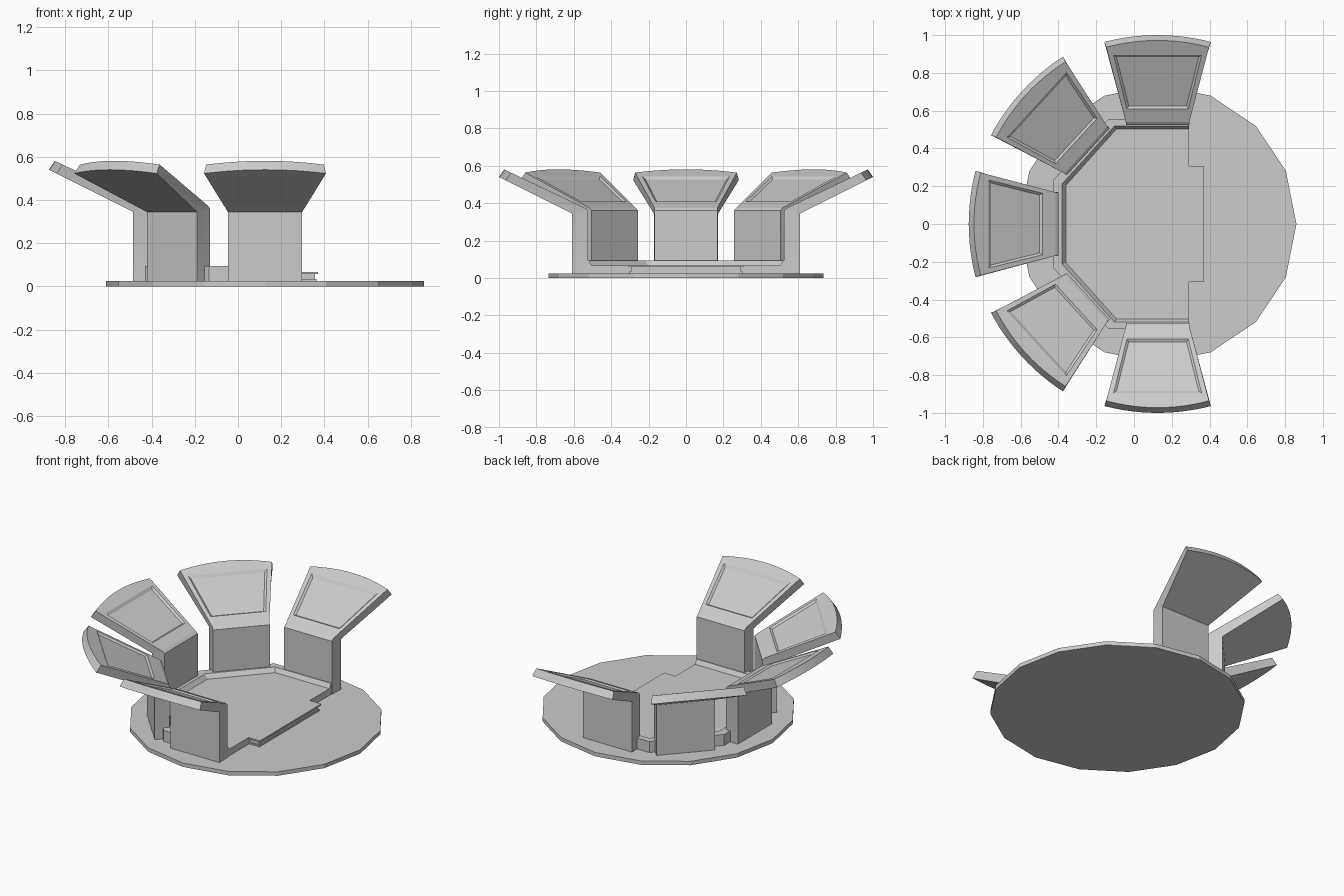
import bpy, bmesh
from math import radians, cos, sin, pi

if "Cube" in bpy.data.objects:
    bpy.data.objects.remove(bpy.data.objects["Cube"])

CX = 0.125  # shared centre of the ring


def finish(name, bm, loc=(0, 0, 0), rot=0.0):
    bmesh.ops.recalc_face_normals(bm, faces=bm.faces[:])
    me = bpy.data.meshes.new(name)
    bm.to_mesh(me)
    bm.free()
    ob = bpy.data.objects.new(name, me)
    ob.location = loc
    ob.rotation_euler[2] = rot
    bpy.context.collection.objects.link(ob)
    return ob


def prism(name, outline, z0, z1):
    bm = bmesh.new()
    lo = [bm.verts.new((x, y, z0)) for x, y in outline]
    hi = [bm.verts.new((x, y, z1)) for x, y in outline]
    n = len(outline)
    bm.faces.new(lo[::-1])
    bm.faces.new(hi)
    for i in range(n):
        j = (i + 1) % n
        bm.faces.new((lo[i], lo[j], hi[j], hi[i]))
    return finish(name, bm)


def half_ring(x1, y1, x2, y2, front=0.29):
    """Half-octagon line open towards +x."""
    return [(front, y1), (x1, y1), (x2, y2), (x2, -y2), (x1, -y1), (front, -y1)]


# Base disc, 16 sides
prism("base_disc", [(CX + 0.735 * cos(i * pi / 8), 0.735 * sin(i * pi / 8))
                    for i in range(16)], 0.0, 0.025)

# Raised floor with rim: stacked half-octagon lines
bm = bmesh.new()
lines = [(half_ring(-0.133, 0.557, -0.43, 0.23), 0.02),
         (half_ring(-0.133, 0.557, -0.43, 0.23), 0.095),
         (half_ring(-0.103, 0.52, -0.38, 0.213), 0.095),
         (half_ring(-0.092, 0.504, -0.36, 0.205), 0.068)]
rows = [[bm.verts.new((x, y, z)) for x, y in pts] for pts, z in lines]
for a, b in zip(rows, rows[1:]):
    for i in range(5):
        bm.faces.new((a[i], a[i + 1], b[i + 1], b[i]))
bm.faces.new(rows[3])
bm.faces.new(rows[0])
bm.faces.new([r[0] for r in rows] + [r[5] for r in reversed(rows)])
finish("rimmed_floor", bm)

# Front step: top plate, recessed core and bottom plate
for name, x, y, z0, z1 in (("step_top", 0.37, 0.308, 0.058, 0.068),
                           ("step_core", 0.355, 0.295, 0.034, 0.06),
                           ("step_bottom", 0.363, 0.303, 0.024, 0.034)):
    prism(name, [(0.28, -y), (x, -y), (x, y), (0.28, y)], z0, z1)


def panel(name, loc, ang):
    """Upright wall bending into a fan-shaped panel, pointing along +x."""
    bm = bmesh.new()
    N = 12
    slope = (0.58 - 0.375) / (0.97 - 0.54)

    def top(r):
        return 0.375 + slope * (r - 0.54)

    def pair(r, z, w):
        return [bm.verts.new((r, s * w, z)) for s in (-1, 1)]

    def arc(r, z, w):
        out = []
        for i in range(N + 1):
            u = 2 * i / N - 1
            d = 0.036 * u * u
            out.append(bm.verts.new((r - d, u * w, z - slope * d)))
        return out

    a = pair(0.525, 0.02, 0.168)
    b = pair(0.525, 0.362, 0.168)
    c = pair(0.54, 0.375, 0.168)
    d = pair(0.61, 0.345, 0.172)
    e = pair(0.61, 0.02, 0.172)
    T = arc(0.972, top(0.972), 0.272)
    B = arc(1.0, 0.54, 0.282)
    # Recess outline and sunken floor
    p, q = pair(0.61, top(0.61), 0.163), pair(0.895, top(0.895), 0.233)
    p2 = pair(0.624, top(0.624) - 0.011, 0.153)
    q2 = pair(0.883, top(0.883) - 0.011, 0.217)

    def strip(m, n):
        bm.faces.new((m[0], m[1], n[1], n[0]))

    for m, n in ((a, b), (b, c), (c, p), (d, e), (e, a), (p, p2), (p2, q2), (q2, q)):
        strip(m, n)
    bm.faces.new([q[0], q[1]] + T[::-1])
    bm.faces.new([d[0], d[1]] + B[::-1])
    for i in range(N):
        bm.faces.new((T[i], T[i + 1], B[i + 1], B[i]))
    for s, k in ((0, 0), (1, N)):
        bm.faces.new((c[s], p[s], q[s], T[k]))
        bm.faces.new((p[s], p2[s], q2[s], q[s]))
        bm.faces.new((a[s], b[s], d[s], e[s]))
        bm.faces.new((b[s], c[s], T[k], B[k], d[s]))
    ob = finish(name, bm, loc, ang)
    bpy.ops.object.select_all(action='DESELECT')
    ob.select_set(True)
    bpy.context.view_layer.objects.active = ob
    bpy.ops.object.shade_smooth_by_angle(angle=radians(12))


# Five panels around the open ring
panel("rear_panel", (CX, 0, 0), pi)
for side, s in (("left", 1), ("right", -1)):
    panel(side + "_panel", (CX, 0, 0), s * pi / 2)
    panel(side + "_corner_panel", (0.144, s * 0.027, 0), s * radians(137.5))
